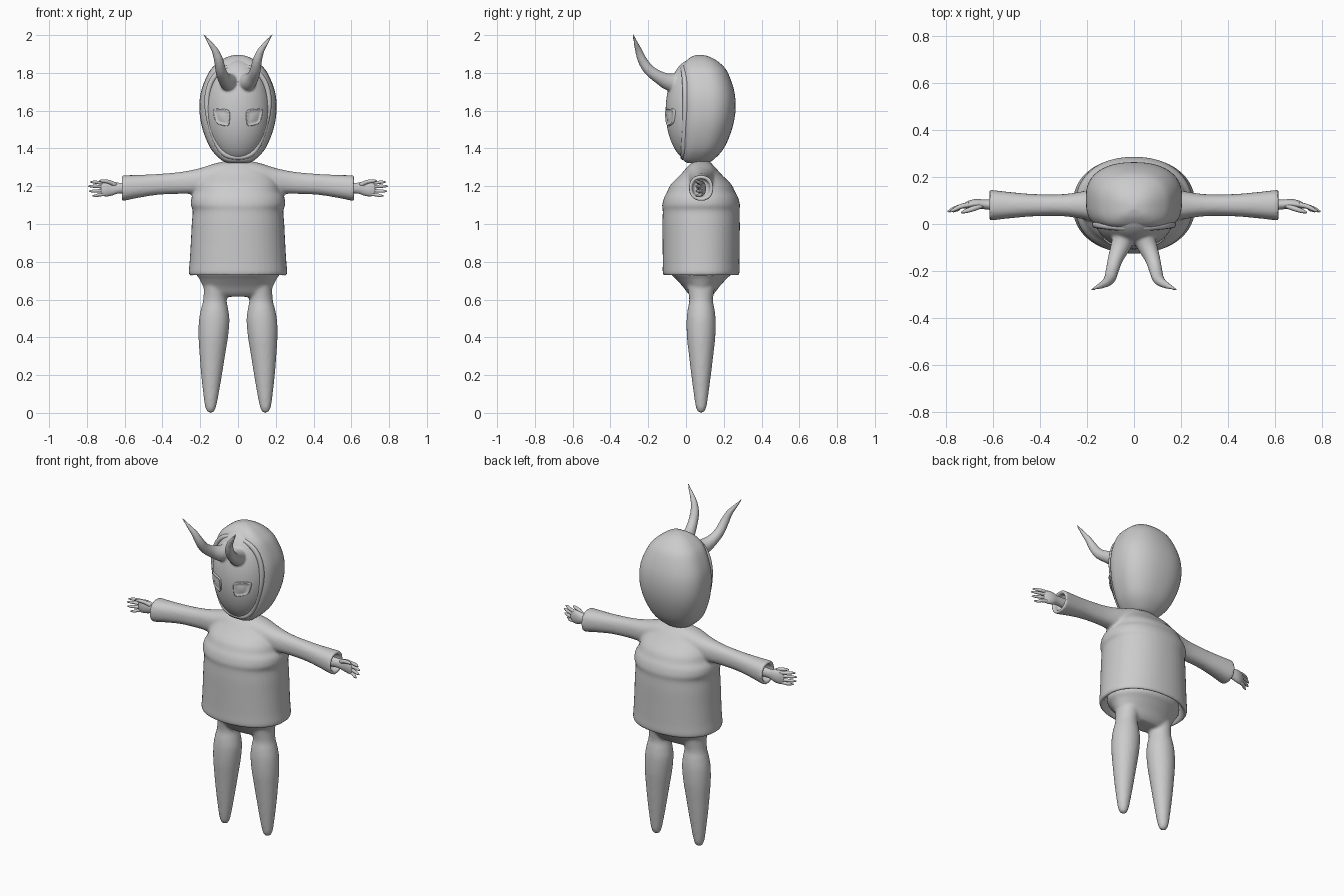
import bpy, bmesh, math
from mathutils import Vector

if "Cube" in bpy.data.objects:
    bpy.data.objects.remove(bpy.data.objects["Cube"])

grey = bpy.data.materials.new("plain_grey")
grey.diffuse_color = (0.6, 0.6, 0.6, 1)
grey.use_nodes = True
grey.node_tree.nodes["Principled BSDF"].inputs["Base Color"].default_value = grey.diffuse_color
CY = 0.08  # body centre line in y


def spline(rows, steps=5):
    """Smoothly interpolate rows of numbers."""
    out = []
    for i in range(len(rows) - 1):
        p0, p1 = rows[max(i - 1, 0)], rows[i]
        p2, p3 = rows[i + 1], rows[min(i + 2, len(rows) - 1)]
        for k in range(steps):
            t = k / steps
            out.append([0.5 * (2 * b + (c - a) * t + (2 * a - 5 * b + 4 * c - d) * t * t
                               + (3 * b - a - 3 * c + d) * t ** 3)
                        for a, b, c, d in zip(p0, p1, p2, p3)])
    return out + [list(rows[-1])]


def spow(v, e):
    return math.copysign(abs(v) ** e, v)


def tube(bm, rows, ref, normal=None, n=32, front=2, back=2, steps=5):
    """Loft rings (x, y, z, radius_u, radius_v); front/back are squareness."""
    rows = spline(rows, steps)
    pts = [Vector(r[:3]) for r in rows]
    rings = []
    for i, r in enumerate(rows):
        t = normal or (pts[min(i + 1, len(pts) - 1)] - pts[max(i - 1, 0)]).normalized()
        u = (ref - t * ref.dot(t)).normalized()
        v = t.cross(u)
        ring = []
        for k in range(n):
            a = 2 * math.pi * k / n
            e = 2 / (front if math.sin(a) < 0 else back)
            ring.append(bm.verts.new(pts[i] + u * max(r[3], 0.001) * spow(math.cos(a), e)
                                     + v * max(r[4], 0.001) * spow(math.sin(a), e)))
        rings.append(ring)
    for a, b in zip(rings, rings[1:]):
        for k in range(n):
            bm.faces.new((a[k], a[(k + 1) % n], b[(k + 1) % n], b[k]))
    bm.faces.new(rings[0][::-1])
    bm.faces.new(rings[-1])


def finish(name, bm, voxel=0, smooth=0):
    bmesh.ops.recalc_face_normals(bm, faces=bm.faces)
    me = bpy.data.meshes.new(name)
    for f in bm.faces:
        f.smooth = True
    bm.to_mesh(me)
    bm.free()
    me.materials.append(grey)
    ob = bpy.data.objects.new(name, me)
    bpy.context.collection.objects.link(ob)
    if voxel:  # fuse overlapping volumes into one smooth skin
        m = ob.modifiers.new("fuse", 'REMESH')
        m.mode, m.voxel_size, m.use_smooth_shade = 'VOXEL', voxel, True
    if smooth:
        m = ob.modifiers.new("soften", 'SMOOTH')
        m.factor, m.iterations = 0.5, smooth
    return ob


X, Y, Z = Vector((1, 0, 0)), Vector((0, 1, 0)), Vector((0, 0, 1))

# Tunic: skirt, chest ledge, yoke and sleeves with open cuffs
bm = bmesh.new()
body = [(0.80, .215, .160), (0.745, .232, .178), (0.727, .250, .193), (0.74, .261, .203),
        (0.80, .256, .203), (0.90, .250, .204), (1.00, .245, .205), (1.07, .240, .203),
        (1.10, .250, .206), (1.14, .246, .196), (1.17, .228, .180), (1.21, .215, .160),
        (1.26, .185, .110), (1.30, .140, .075), (1.335, .07, .04)]
tube(bm, [(0, CY, z, a, b) for z, a, b in body], X, Z, 48, 2.2, 2.2)
sleeve = [(0, 1.255, .085, .078), (.10, 1.25, .080, .076), (.20, 1.228, .062, .068),
          (.30, 1.218, .047, .058), (.42, 1.210, .047, .055), (.52, 1.200, .055, .060),
          (.60, 1.191, .064, .067), (.614, 1.190, .063, .066), (.612, 1.190, .048, .050),
          (.575, 1.192, .044, .046)]
for s in (1, -1):
    tube(bm, [(s * x, CY, z, a, b) for x, z, a, b in sleeve], Y, X, 32, 2.3, 2.3)
finish("tunic", bm, 0.009, 4)

# Hips and tapering legs
bm = bmesh.new()
hips = [(0.81, .21, .16), (0.745, .225, .165), (0.71, .205, .135), (0.67, .185, .098),
        (0.635, .165, .072), (0.615, .13, .05)]
tube(bm, [(0, CY, z, a, b) for z, a, b in hips], X, Z, 40)
leg = [(.115, .68, .065, .075), (.122, .60, .062, .063), (.124, .55, .072, .071),
       (.126, .49, .081, .077), (.131, .40, .078, .075), (.136, .30, .067, .064),
       (.140, .20, .055, .052), (.143, .10, .041, .039), (.145, .04, .031, .030),
       (.145, .012, .022, .021), (.145, 0, .008, .008)]
for s in (1, -1):
    tube(bm, [(s * x, CY, z, a, b) for x, z, a, b in leg], X, Z)
finish("hips_and_legs", bm, 0.009, 5)

# Hands: wrist, palm, four fingers and thumb
for s, side in ((1, "left"), (-1, "right")):
    bm = bmesh.new()
    palm = [(.57, .08, 1.192, .024, .030), (.63, .083, 1.190, .021, .028),
            (.67, .086, 1.188, .020, .038), (.70, .082, 1.187, .018, .041),
            (.725, .077, 1.187, .010, .034)]
    tube(bm, [(s * x, y, z, a, b) for x, y, z, a, b in palm], Y, X, 20)
    for z0, z1, tip in ((1.216, 1.222, .782), (1.197, 1.200, .792),
                        (1.177, 1.174, .788), (1.159, 1.150, .770)):
        tube(bm, [(s * .70, .082, z0, .011, .010), (s * .735, .075, (z0 + z1) / 2, .010, .0095),
                  (s * (tip - .02), .062, z1, .008, .008), (s * tip, .052, z1, .003, .003)],
             Y, None, 10, steps=3)
    tube(bm, [(s * .645, .08, 1.205, .012, .012), (s * .68, .066, 1.222, .011, .011),
              (s * .715, .055, 1.228, .009, .009), (s * .735, .048, 1.228, .003, .003)],
         Y, None, 10, steps=3)
    finish(side + "_hand", bm)

# Hood: boxy at the front, round at the back (z, half width, front y, back y)
bm = bmesh.new()
hood = [(1.322, .050, .010, .110), (1.34, .090, -.015, .145), (1.40, .145, -.024, .200),
        (1.50, .187, -.028, .243), (1.60, .204, -.028, .262), (1.70, .196, -.028, .256),
        (1.80, .156, -.024, .222), (1.85, .112, -.010, .182), (1.883, .060, .025, .130),
        (1.896, .012, .060, .085)]
tube(bm, [(0, (f + b) / 2, z, w, (b - f) / 2) for z, w, f, b in hood], X, Z, 48, 3.4, 2.3)
finish("hood", bm)

# Rim around the face opening
half = [(0, 1.350), (.075, 1.362), (.118, 1.43), (.152, 1.54), (.170, 1.65),
        (.150, 1.755), (.090, 1.822), (0, 1.838)]
loop = half + [(-x, z) for x, z in half[-2:0:-1]]
cu = bpy.data.curves.new("hood_rim", 'CURVE')
cu.dimensions, cu.bevel_depth, cu.bevel_resolution = '3D', 0.015, 3
sp = cu.splines.new('NURBS')
sp.points.add(len(loop) - 1)
for p, (x, z) in zip(sp.points, loop):
    p.co = (x, -0.016 + 0.5 * x * x, z, 1)
sp.use_cyclic_u, sp.order_u, sp.resolution_u = True, 4, 6
cu.materials.append(grey)
rim = bpy.data.objects.new("hood_rim", cu)
bpy.context.collection.objects.link(rim)
bpy.context.view_layer.objects.active = rim
rim.select_set(True)
bpy.ops.object.convert(target='MESH')
bpy.ops.object.shade_smooth()

# Face mask with horns growing out of the brow
FC, FR = Vector((0, .04, 1.60)), Vector((.172, .148, .275))


def face_y(x, z):
    q = 1 - (x / FR.x) ** 2 - ((z - FC.z) / FR.z) ** 2
    return FC.y - FR.y * math.sqrt(max(q, 0))


bm = bmesh.new()
sphere = bmesh.ops.create_uvsphere(bm, u_segments=48, v_segments=32, radius=1)
for v in sphere["verts"]:
    v.co = FC + v.co * FR
horn = [(.035, -.03, 1.745, .050, .055), (.055, -.09, 1.752, .043, .046),
        (.078, -.145, 1.778, .033, .034), (.092, -.195, 1.815, .028, .029),
        (.102, -.230, 1.865, .025, .025), (.120, -.250, 1.915, .019, .019),
        (.148, -.265, 1.957, .012, .012), (.182, -.280, 2.004, .004, .004)]
for s in (1, -1):
    tube(bm, [(s * h[0], *h[1:]) for h in horn], X, None, 20)
finish("face_and_horns", bm, 0.007, 3)

# Eyes: rounded four-sided lenses with a raised border, laid on the mask
corners = [(.040, 1.607), (.138, 1.613), (.118, 1.530), (.045, 1.512)]
N = 32
for s, side in ((1, "left"), (-1, "right")):
    bm = bmesh.new()
    rings = []
    for scale, lift in ((1.0, -.006), (.98, .006), (.88, .009), (.80, .003), (.5, .006), (.05, .007)):
        ring = []
        for k in range(N):
            a = 2 * math.pi * k / N
            u = 0.5 + 0.5 * scale * spow(math.cos(a), .5)
            w = 0.5 + 0.5 * scale * spow(math.sin(a), .5)
            tl, tr, br, bl = [Vector(c) for c in corners]
            p = (bl * (1 - u) + br * u) * (1 - w) + (tl * (1 - u) + tr * u) * w
            ring.append(bm.verts.new((s * p.x, face_y(p.x, p.y) - lift, p.y)))
        rings.append(ring)
    for a, b in zip(rings, rings[1:]):
        for k in range(N):
            bm.faces.new((a[k], a[(k + 1) % N], b[(k + 1) % N], b[k]))
    bm.faces.new(rings[-1])
    bm.faces.new(rings[0][::-1])
    finish(side + "_eye", bm)
